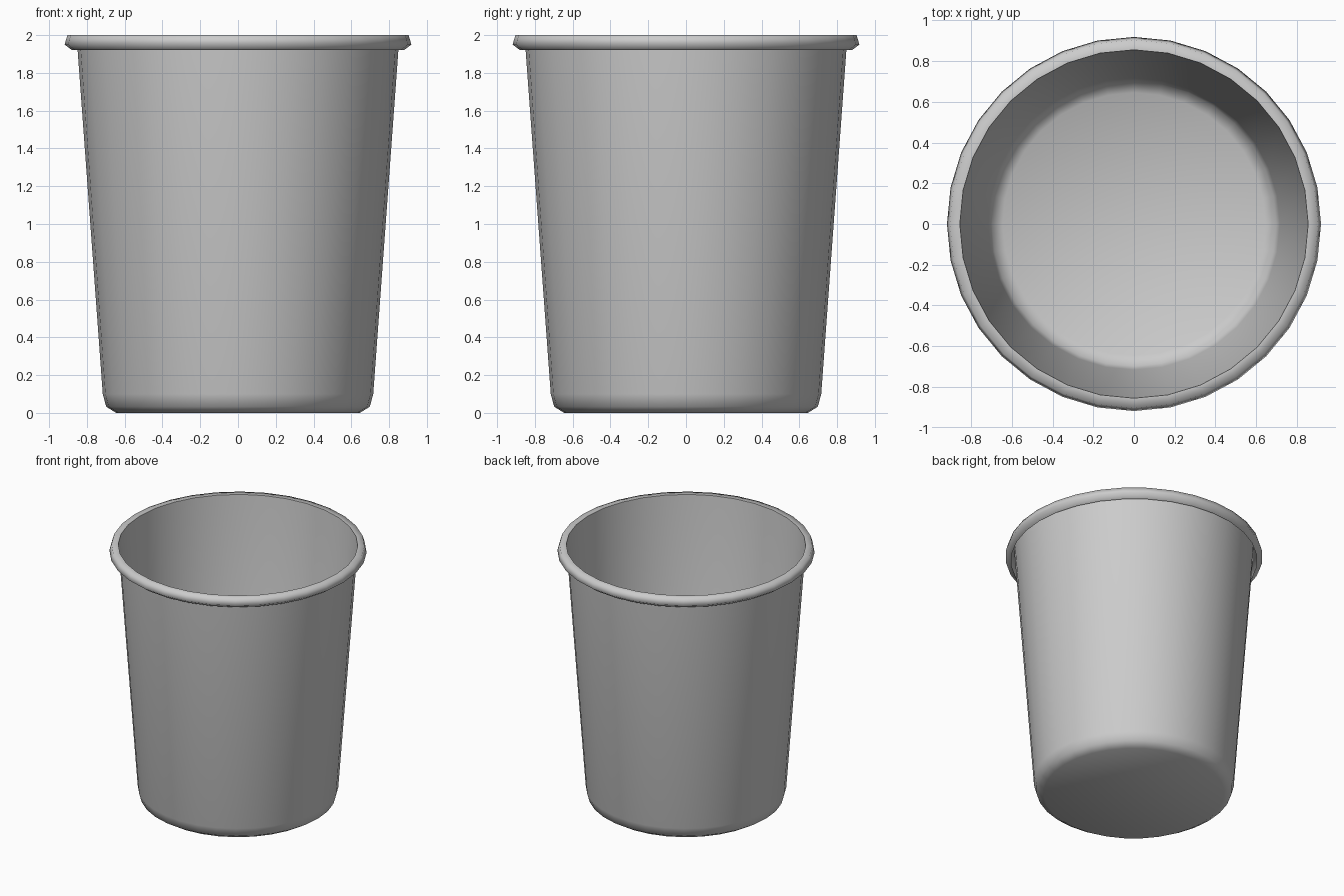
import bpy, bmesh, math

if "Cube" in bpy.data.objects:
    bpy.data.objects.remove(bpy.data.objects["Cube"])

SIDES = 32

# Profile (radius, z): base, rounded foot, tapered wall, rolled lip
PROFILE = [(0.645, 0.0), (0.698, 0.033), (0.716, 0.10),
           (0.855, 2.0), (0.903, 2.0), (0.918, 1.95), (0.878, 1.92)]


def ring(bm, r, z):
    return [bm.verts.new((r * math.cos(2 * math.pi * i / SIDES),
                          r * math.sin(2 * math.pi * i / SIDES), z))
            for i in range(SIDES)]


bm = bmesh.new()
rings = [ring(bm, r, z) for r, z in PROFILE]

# Thin shell, faces pointing outwards
for lower, upper in zip(rings, rings[1:]):
    for i in range(SIDES):
        j = (i + 1) % SIDES
        bm.faces.new((lower[i], lower[j], upper[j], upper[i]))

# Flat base
bm.faces.new(list(reversed(rings[0])))

mesh = bpy.data.meshes.new("bucket")
bm.to_mesh(mesh)
bm.free()
bucket = bpy.data.objects.new("bucket", mesh)
bpy.context.collection.objects.link(bucket)

# Smooth body, crisp inner lip edge
bpy.context.view_layer.objects.active = bucket
bucket.select_set(True)
bpy.ops.object.shade_smooth_by_angle(angle=math.radians(80))
